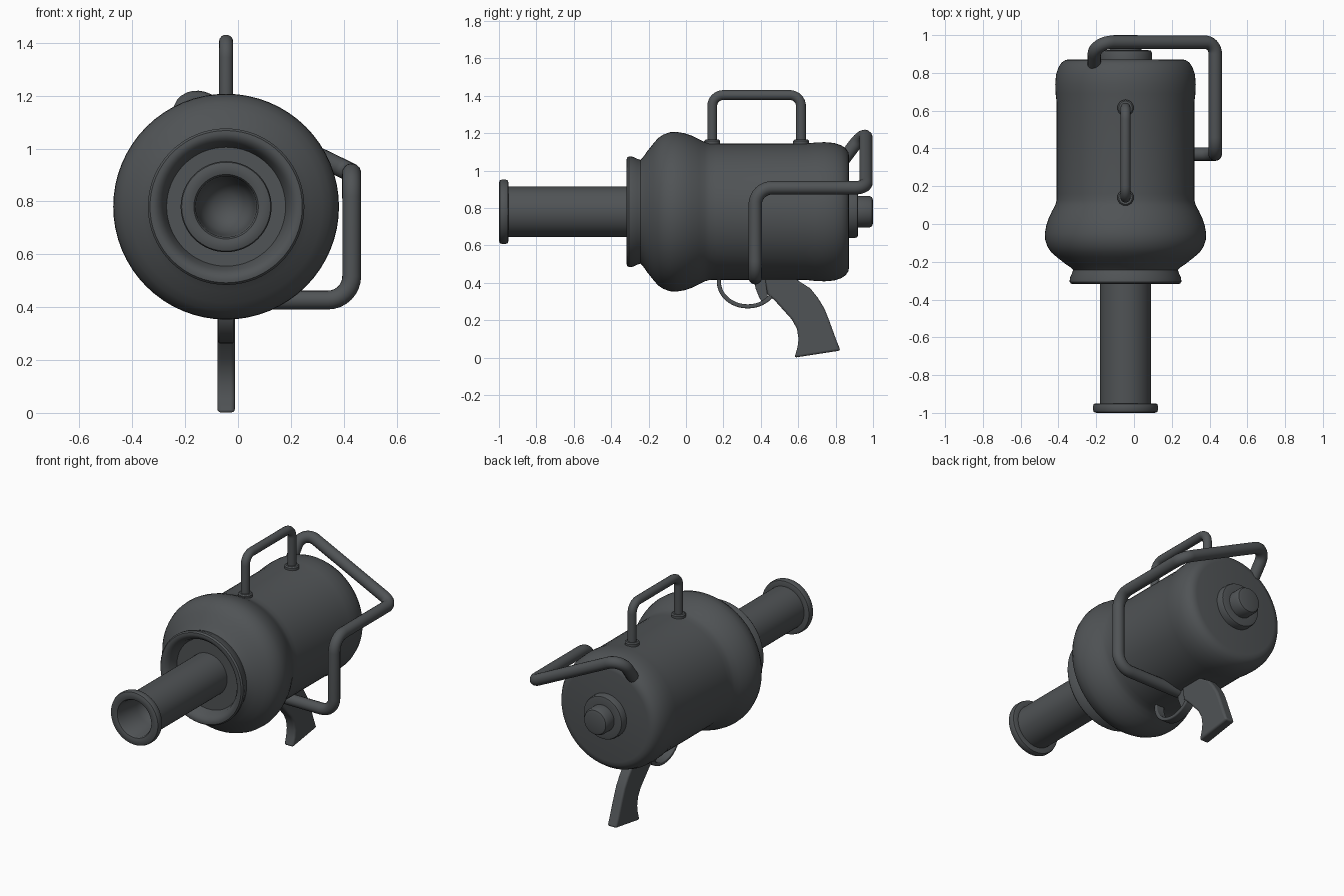
import bpy, bmesh, math
from mathutils import Vector

if "Cube" in bpy.data.objects:
    bpy.data.objects.remove(bpy.data.objects["Cube"])

CX, CZ = -0.045, 0.78          # main axis of the body, along y

metal = bpy.data.materials.new("dark_grey_metal")
metal.diffuse_color = (0.08, 0.087, 0.092, 1)
metal.use_nodes = True
metal.node_tree.nodes["Principled BSDF"].inputs["Base Color"].default_value = metal.diffuse_color


def finish(ob, angle=35):
    ob.data.materials.clear()
    ob.data.materials.append(metal)
    bpy.ops.object.select_all(action='DESELECT')
    ob.select_set(True)
    bpy.context.view_layer.objects.active = ob
    bpy.ops.object.shade_smooth_by_angle(angle=math.radians(angle))
    return ob


def from_bmesh(name, bm):
    bmesh.ops.recalc_face_normals(bm, faces=bm.faces)
    me = bpy.data.meshes.new(name)
    bm.to_mesh(me)
    bm.free()
    ob = bpy.data.objects.new(name, me)
    bpy.context.collection.objects.link(ob)
    return ob


def lathe(name, profile, origin=(CX, 0, CZ), axis='Y', n=64):
    """Spin (along, radius) points round an axis; end points sit on the axis."""
    bm = bmesh.new()
    pts = [(Vector((r, a, 0)) if axis == 'Y' else Vector((r, 0, a))) + Vector(origin)
           for a, r in profile]
    vs = [bm.verts.new(p) for p in pts]
    es = [bm.edges.new(p) for p in zip(vs, vs[1:])]
    bmesh.ops.spin(bm, geom=vs + es, cent=origin, angle=2 * math.pi, steps=n,
                   axis=(0, 1, 0) if axis == 'Y' else (0, 0, 1))
    bmesh.ops.remove_doubles(bm, verts=bm.verts, dist=1e-5)
    return finish(from_bmesh(name, bm))


def rounded_path(pts, radii, steps=8):
    """Replace each inner corner of a polyline by a circular arc."""
    pts = [Vector(p) for p in pts]
    out = [pts[0]]
    for a, p, b, r in zip(pts, pts[1:], pts[2:], radii):
        u, v = (a - p).normalized(), (b - p).normalized()
        half = u.angle(v) / 2
        t = r / math.tan(half)
        c = p + (u + v).normalized() * (r / math.sin(half))
        s, e = (p + u * t - c).normalized(), (p + v * t - c).normalized()
        out += [c + s.slerp(e, i / steps) * r for i in range(steps + 1)]
    return out + [pts[-1]]


def pipe(name, pts, radii, r):
    cu = bpy.data.curves.new(name, 'CURVE')
    cu.dimensions = '3D'
    cu.bevel_depth, cu.bevel_resolution, cu.use_fill_caps = r, 5, True
    path = rounded_path(pts, radii)
    sp = cu.splines.new('POLY')
    sp.points.add(len(path) - 1)
    for q, p in zip(sp.points, path):
        q.co = (*p, 1)
    ob = bpy.data.objects.new(name, cu)
    bpy.context.collection.objects.link(ob)
    bpy.ops.object.select_all(action='DESELECT')
    ob.select_set(True)
    bpy.context.view_layer.objects.active = ob
    bpy.ops.object.convert(target='MESH')
    return finish(bpy.context.view_layer.objects.active, 50)


def plate(name, left, right, width, bevel):
    """Side outline (y, z) given as two matching edges, extruded along x."""
    bm = bmesh.new()
    rows = [[[bm.verts.new((CX + s * width / 2, y, z)) for y, z in edge]
             for edge in (left, right)] for s in (-1, 1)]
    n = len(left)
    for i in range(n - 1):
        for s in range(2):
            l, r = rows[s]
            bm.faces.new((l[i], l[i + 1], r[i + 1], r[i]))
            bm.faces.new((rows[0][s][i], rows[0][s][i + 1],
                          rows[1][s][i + 1], rows[1][s][i]))
    for i in (0, n - 1):
        bm.faces.new((rows[0][0][i], rows[0][1][i], rows[1][1][i], rows[1][0][i]))
    ob = from_bmesh(name, bm)
    mod = ob.modifiers.new("bevel", 'BEVEL')
    mod.width, mod.segments, mod.limit_method = bevel, 3, 'ANGLE'
    mod.angle_limit = math.radians(50)
    return finish(ob)


# tank body with bulge, front flange and recess
lathe("tank_body", [
    (-0.24, 0), (-0.24, 0.225), (-0.29, 0.24), (-0.312, 0.258), (-0.318, 0.275),
    (-0.316, 0.288), (-0.306, 0.296), (-0.285, 0.294), (-0.26, 0.283), (-0.243, 0.277),
    (-0.232, 0.288), (-0.21, 0.32), (-0.175, 0.364), (-0.15, 0.393), (-0.12, 0.413),
    (-0.085, 0.425), (-0.05, 0.427), (-0.01, 0.42), (0.03, 0.407), (0.07, 0.388),
    (0.1, 0.372), (0.125, 0.365), (0.16, 0.364), (0.64, 0.364), (0.69, 0.37), (0.74, 0.372),
    (0.79, 0.368), (0.83, 0.355), (0.855, 0.338), (0.868, 0.318), (0.872, 0.295), (0.872, 0)])

# barrel with muzzle ring and hollow bore
lathe("barrel", [
    (-0.7, 0), (-0.71, 0.05), (-0.75, 0.09), (-0.82, 0.108), (-0.985, 0.115), (-0.996, 0.122),
    (-1.0, 0.135), (-1.0, 0.155), (-0.995, 0.168), (-0.985, 0.172), (-0.965, 0.172),
    (-0.953, 0.168), (-0.95, 0.158), (-0.95, 0.135), (-0.22, 0.135), (-0.22, 0)])

# rear cap: wide disc and knob
lathe("rear_cap", [
    (0.86, 0), (0.86, 0.14), (0.905, 0.14), (0.917, 0.135), (0.92, 0.122), (0.92, 0.085),
    (0.98, 0.085), (0.995, 0.077), (1.0, 0.06), (1.0, 0)])

# carrying handle on top, with collars
YA, YB = 0.14, 0.615
pipe("top_handle", [(CX, YA, 1.1), (CX, YA, 1.404), (CX, YB, 1.404), (CX, YB, 1.1)],
     [0.06, 0.06], 0.027)
for i, y in enumerate((YA, YB)):
    lathe(f"handle_collar_{i + 1}", [(-0.03, 0), (-0.03, 0.043), (0.018, 0.043),
                                     (0.025, 0.036), (0.025, 0)], (CX, y, 1.14), 'Z', 24)

# feed pipe from the back, round the right side and under the tank
pipe("feed_pipe", [(-0.21, 0.82, 1.03), (-0.21, 0.962, 1.218), (0.43, 0.962, 0.908),
                   (0.43, 0.37, 0.908), (0.43, 0.37, 0.427), (-0.03, 0.37, 0.427)],
     [0.07, 0.06, 0.09, 0.09], 0.036)

# curved pistol grip
plate("grip",
      [(0.42, 0.44), (0.435, 0.34), (0.475, 0.305), (0.52, 0.255), (0.565, 0.205),
       (0.593, 0.155), (0.602, 0.1), (0.596, 0.055), (0.58, 0.0)],
      [(0.56, 0.44), (0.61, 0.405), (0.665, 0.37), (0.705, 0.32), (0.74, 0.262),
       (0.765, 0.2), (0.785, 0.145), (0.805, 0.09), (0.826, 0.038)], 0.066, 0.012)

# trigger
plate("trigger", [(0.36, 0.44), (0.372, 0.37), (0.39, 0.325), (0.405, 0.298)],
      [(0.43, 0.44), (0.432, 0.37), (0.437, 0.33), (0.445, 0.305)], 0.045, 0.006)

# trigger guard: flat band following half an ellipse
arc = [math.pi + math.pi * i / 20 for i in range(21)]
band = [[(0.33 + (0.165 - t) * math.cos(a), 0.405 + (0.142 - t) * math.sin(a)) for a in arc]
        for t in (0, 0.022)]
for edge in band:
    edge.insert(0, (edge[0][0], 0.45))
plate("trigger_guard", band[0], band[1], 0.06, 0.006)
